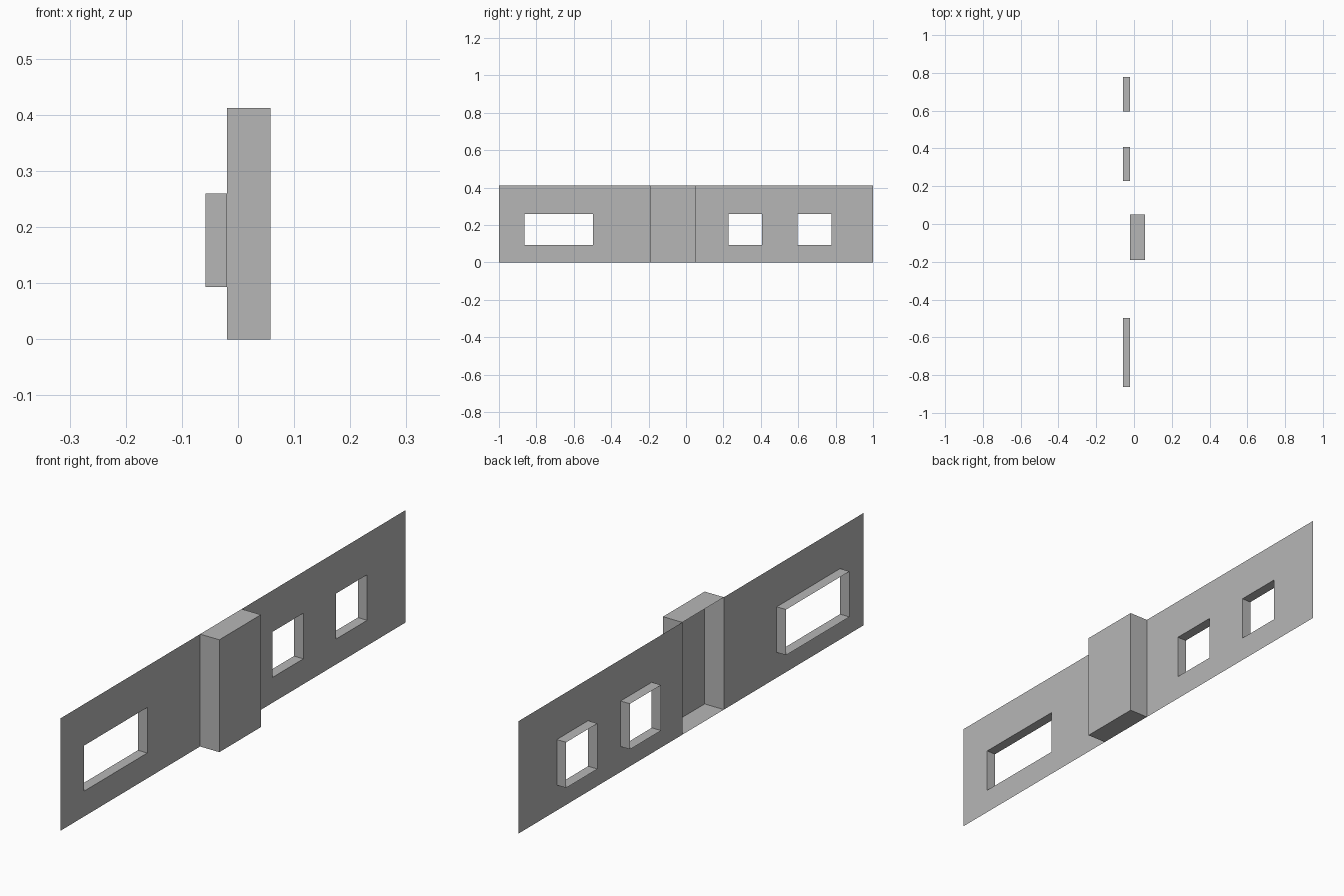
import bpy
import bmesh

cube = bpy.data.objects.get("Cube")
if cube:
    bpy.data.objects.remove(cube, do_unlink=True)

WALL_X, REVEAL_X, PIER_X = -0.02, -0.058, 0.058
HEIGHT = 0.412
SILL, HEAD = 0.093, 0.26
PIER = (-0.191, 0.05)
WINDOWS = {"wide_window": (-0.864, -0.497),
           "inner_window": (0.227, 0.407),
           "outer_window": (0.596, 0.777)}

grey = bpy.data.materials.new("plain_grey")
grey.use_nodes = True
colour = (0.47, 0.47, 0.47, 1)
grey.diffuse_color = colour
grey.node_tree.nodes["Principled BSDF"].inputs["Base Color"].default_value = colour


def rectangle(x, y0, y1, z0, z1):
    return [(x, y0, z0), (x, y1, z0), (x, y1, z1), (x, y0, z1)]


def sleeve(x0, x1, y0, y1, z0, z1):
    """Four sides joining two equal rectangles."""
    a, b = rectangle(x0, y0, y1, z0, z1), rectangle(x1, y0, y1, z0, z1)
    return [[a[i], a[i - 3], b[i - 3], b[i]] for i in range(4)]


def build(name, quads):
    bm = bmesh.new()
    for quad in quads:
        bm.faces.new([bm.verts.new(p) for p in quad])
    bmesh.ops.remove_doubles(bm, verts=bm.verts[:], dist=0.0001)
    mesh = bpy.data.meshes.new(name)
    bm.to_mesh(mesh)
    bm.free()
    mesh.materials.append(grey)
    bpy.context.collection.objects.link(bpy.data.objects.new(name, mesh))


def wall_panel(name, start, end):
    """Thin wall sheet with the window openings left out."""
    openings = [w for w in WINDOWS.values() if start < w[0] < end]
    ys = sorted([start, end] + [y for w in openings for y in w])
    zs = [0, SILL, HEAD, HEIGHT]
    build(name, [rectangle(WALL_X, y0, y1, z0, z1)
                 for y0, y1 in zip(ys, ys[1:])
                 for z0, z1 in zip(zs, zs[1:])
                 if not (z0 == SILL and (y0, y1) in openings)])


# Wall sheets on both sides of the pier
wall_panel("front_wall", -1, PIER[0])
wall_panel("back_wall", PIER[1], 1)

# Projecting pier, hollow and open behind
build("pier", sleeve(WALL_X, PIER_X, *PIER, 0, HEIGHT)
      + [rectangle(PIER_X, *PIER, 0, HEIGHT)])

# Window reveals running back from the wall
for name, span in WINDOWS.items():
    build(name + "_reveal", sleeve(WALL_X, REVEAL_X, *span, SILL, HEAD))
